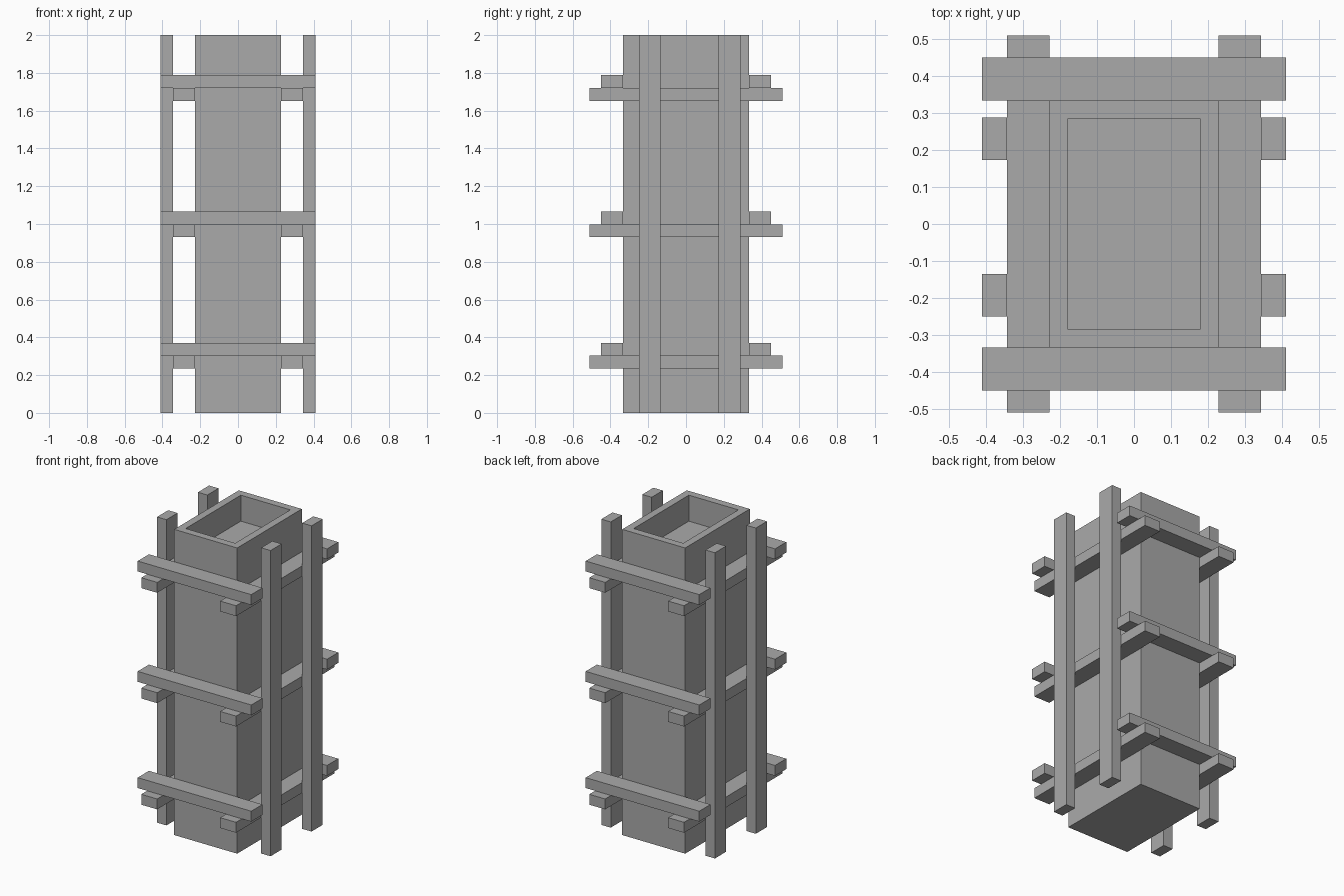
import bpy
import bmesh
from mathutils import Vector

if "Cube" in bpy.data.objects:
    bpy.data.objects.remove(bpy.data.objects["Cube"], do_unlink=True)

grey = bpy.data.materials.new("plain_grey")
grey.use_nodes = True
grey.diffuse_color = (0.4, 0.4, 0.4, 1)
grey.node_tree.nodes["Principled BSDF"].inputs["Base Color"].default_value = (0.4, 0.4, 0.4, 1)


def box(name, low, high, recess=None):
    """Box between two corners, with an optional (rim, depth) hollow in its top."""
    low, high = Vector(low), Vector(high)
    bm = bmesh.new()
    bmesh.ops.create_cube(bm, size=1)
    for v in bm.verts:
        v.co = (low + high) / 2 + v.co * (high - low)
    if recess:
        rim, depth = recess
        bm.normal_update()
        top = max(bm.faces, key=lambda f: f.calc_center_median().z)
        bmesh.ops.inset_region(bm, faces=[top], thickness=rim)
        # Straight-walled hollow: extrude the inset face downwards
        floor = bmesh.ops.extrude_discrete_faces(bm, faces=[top])["faces"][0]
        bmesh.ops.translate(bm, verts=floor.verts, vec=(0, 0, -depth))
    mesh = bpy.data.meshes.new(name)
    bm.to_mesh(mesh)
    bm.free()
    mesh.materials.append(grey)
    obj = bpy.data.objects.new(name, mesh)
    bpy.context.collection.objects.link(obj)
    return obj


W, D, H = 0.228, 0.334, 2.0      # half width, half depth and height of the shaft
RAIL, BEAM, POST = 0.343, 0.45, 0.411
THICK = 0.068

# Central shaft with a shallow hollow in the top
box("shaft", (-W, -D, 0), (W, D, H), recess=(0.069, 0.17))

# Three tiers of crossed timbers clamping the shaft
for tier, z in zip(("lower", "middle", "upper"), (0.303, 0.998, 1.72)):
    for side, s in (("right", -1), ("left", 1)):
        x0, x1 = sorted((s * W, s * RAIL))
        box(f"{tier}_{side}_rail", (x0, -0.51, z - THICK), (x1, 0.51, z))
    for side, s in (("front", -1), ("back", 1)):
        y0, y1 = sorted((s * D, s * BEAM))
        box(f"{tier}_{side}_beam", (-POST, y0, z), (POST, y1, z + THICK))

# Upright posts standing outside the rails
for side, s in (("right", -1), ("left", 1)):
    x0, x1 = sorted((s * RAIL, s * POST))
    for place, y in (("front", -0.25), ("back", 0.173)):
        box(f"{place}_{side}_post", (x0, y, 0), (x1, y + 0.115, H))
